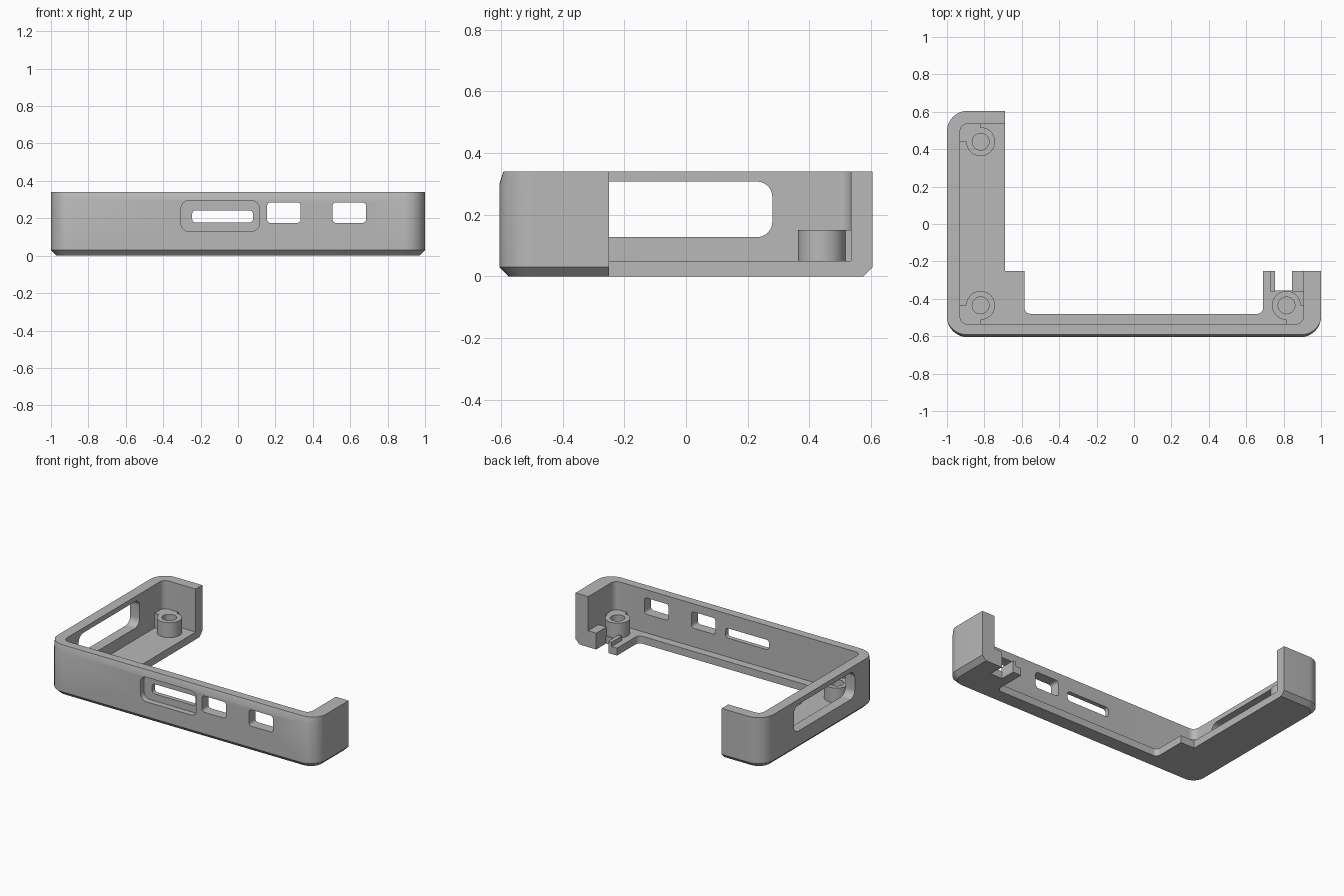
import bpy, bmesh
from math import sin, cos, pi, radians

if "Cube" in bpy.data.objects:
    bpy.data.objects.remove(bpy.data.objects["Cube"], do_unlink=True)

grey = bpy.data.materials.new("plain_grey")
grey.use_nodes = True
COLOR = (0.48, 0.48, 0.48, 1)
grey.diffuse_color = COLOR
grey.node_tree.nodes["Principled BSDF"].inputs["Base Color"].default_value = COLOR


def arc(cx, cy, r, start, end, n=10):
    return [(cx + r * cos(radians(start + (end - start) * i / n)),
             cy + r * sin(radians(start + (end - start) * i / n))) for i in range(n + 1)]


def rounded(x0, x1, y0, y1, r):
    return (arc(x1 - r, y1 - r, r, 0, 90) + arc(x0 + r, y1 - r, r, 90, 180)
            + arc(x0 + r, y0 + r, r, 180, 270) + arc(x1 - r, y0 + r, r, 270, 360))


def rect(x0, x1, y0, y1):
    return [(x0, y0), (x1, y0), (x1, y1), (x0, y1)]


AXES = {"x": lambda u, v, w: (w, u, v),
        "y": lambda u, v, w: (u, w, v),
        "z": lambda u, v, w: (u, v, w)}


def loft(name, sections, axis="z"):
    """Stack of (outline, height) sections joined into a closed solid."""
    bm = bmesh.new()
    rings = [[bm.verts.new(AXES[axis](u, v, w)) for u, v in pts] for pts, w in sections]
    for a, b in zip(rings, rings[1:]):
        for i in range(len(a)):
            j = (i + 1) % len(a)
            bm.faces.new((a[i], a[j], b[j], b[i]))
    bm.faces.new(rings[0])
    bm.faces.new(rings[-1])
    bmesh.ops.recalc_face_normals(bm, faces=bm.faces)
    mesh = bpy.data.meshes.new(name)
    bm.to_mesh(mesh)
    bm.free()
    mesh.materials.append(grey)
    obj = bpy.data.objects.new(name, mesh)
    bpy.context.collection.objects.link(obj)
    return obj


def prism(name, pts, lo, hi, axis="z"):
    return loft(name, [(pts, lo), (pts, hi)], axis)


def activate(obj):
    bpy.ops.object.select_all(action="DESELECT")
    obj.select_set(True)
    bpy.context.view_layer.objects.active = obj


def cut(obj, cutter):
    activate(obj)
    mod = obj.modifiers.new("cut", "BOOLEAN")
    mod.operation, mod.solver, mod.object = "DIFFERENCE", "EXACT", cutter
    bpy.ops.object.modifier_apply(modifier=mod.name)
    bpy.data.objects.remove(cutter, do_unlink=True)


def finish(obj):
    activate(obj)
    bpy.ops.object.shade_smooth_by_angle(angle=radians(30))


# Outer shell: chamfered underside, front leaning back slightly at the rim
H, FLOOR, Y = 0.34, 0.05, 0.605
outline = rounded(-1, 1, -Y, Y, 0.11)
inset = rounded(-0.97, 0.97, -Y + 0.03, Y - 0.03, 0.08)
rim = [(x, y + 0.13 * max(0, -y - 0.505)) for x, y in outline]
body = loft("case_frame", [(inset, 0), (outline, 0.03), (outline, 0.3), (rim, H)])

# Hollow interior above the floor
cut(body, prism("cavity", rounded(-0.93, 0.905, -0.535, 0.535, 0.04), FLOOR, 1))

# Open area leaving the side arm, front strip and short arm
opening = ([(-0.69, 2), (-0.69, -0.25), (-0.585, -0.25)]
           + arc(-0.555, -0.45, 0.03, 180, 270) + arc(0.66, -0.45, 0.03, 270, 360)
           + [(0.69, -0.25), (2, -0.25), (2, 2)])
cut(body, prism("opening", opening, -1, 1))

# Connector recess and windows through the front wall
cut(body, prism("recess", rounded(-0.305, 0.115, 0.13, 0.295, 0.045), -1, -0.565, "y"))
for x0, x1, z0, z1 in [(-0.245, 0.08, 0.177, 0.243),
                       (0.155, 0.335, 0.175, 0.285),
                       (0.505, 0.685, 0.175, 0.285)]:
    cut(body, prism("window", rounded(x0, x1, z0, z1, 0.02), -1, -0.5, "y"))

# Long slot in the side wall
cut(body, prism("side_slot", rounded(-0.37, 0.28, 0.127, 0.307, 0.05), -2, -0.85, "x"))

# Notch in the short arm floor
cut(body, prism("notch", rect(0.755, 0.845, -0.355, 0), -1, 0.2))
finish(body)

# Ledges beside the notch
for name, x0, x1, top in [("notch_ledge_inner", 0.73, 0.755, 0.08),
                          ("notch_ledge_outer", 0.845, 0.91, 0.11)]:
    finish(prism(name, rect(x0, x1, -0.36, -0.25), FLOOR - 0.01, top))

# Screw bosses, each filled out to its nearest corner
for name, x, y, wall_x, wall_y, start in [
        ("boss_back", -0.82, 0.44, -0.935, 0.54, 180),
        ("boss_front", -0.82, -0.435, -0.935, -0.54, 270),
        ("boss_short_arm", 0.815, -0.435, 0.91, -0.54, 0)]:
    pts = arc(x, y, 0.077, start, start + 270, 36)
    if start == 270:
        ends = [(x, wall_y)], [(wall_x, y), (wall_x, wall_y)]
    else:
        ends = [(wall_x, y)], [(x, wall_y), (wall_x, wall_y)]
    boss = prism(name, ends[0] + pts + ends[1], FLOOR - 0.01, 0.15)
    cut(boss, prism("screw_hole", arc(x, y, 0.045, 0, 350, 35), 0, 1))
    finish(boss)
